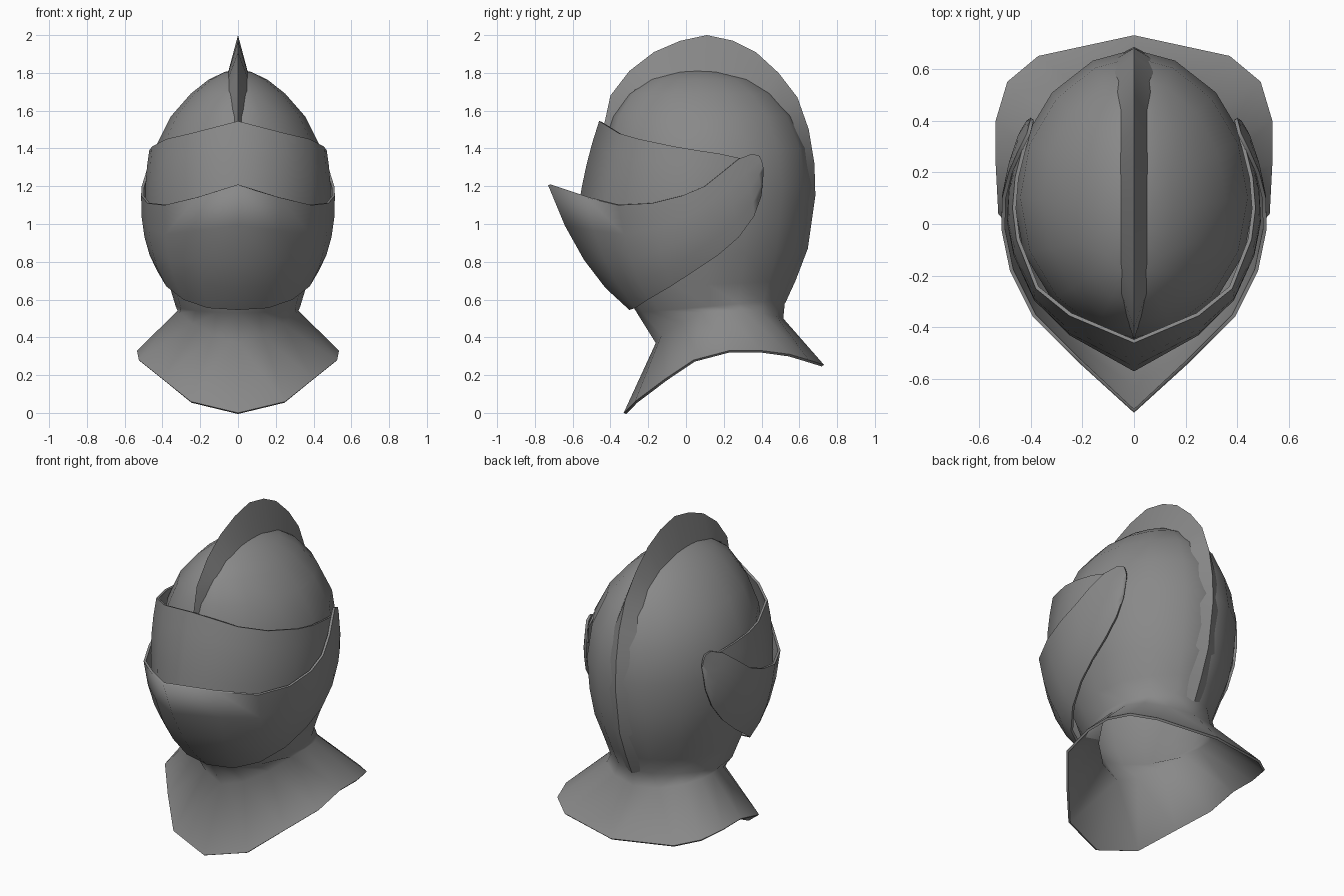
import bpy, bmesh, math
from mathutils import Vector

# dark steel
steel = bpy.data.materials.new("dark_steel")
steel.diffuse_color = (.25, .25, .25, 1)


def finish(name, rows, thickness=0.0, angle=40):
    """Skin rows of points (top to bottom, front to back), mirror, thicken, smooth."""
    bm = bmesh.new()
    grid = [[bm.verts.new(p) for p in row] for row in rows]
    for a, b in zip(grid, grid[1:]):
        for i in range(len(a) - 1):
            bm.faces.new((a[i], b[i], b[i + 1], a[i + 1]))
    bmesh.ops.remove_doubles(bm, verts=bm.verts, dist=0.0005)
    me = bpy.data.meshes.new(name)
    bm.to_mesh(me)
    bm.free()
    me.materials.append(steel)
    ob = bpy.data.objects.new(name, me)
    bpy.context.collection.objects.link(ob)
    mir = ob.modifiers.new("mirror", 'MIRROR')
    mir.use_clip = True
    if thickness:
        sol = ob.modifiers.new("shell", 'SOLIDIFY')
        sol.thickness = thickness
        sol.offset = -1
    bpy.ops.object.select_all(action='DESELECT')
    bpy.context.view_layer.objects.active = ob
    ob.select_set(True)
    bpy.ops.object.convert(target='MESH')
    bpy.ops.object.shade_smooth_by_angle(angle=math.radians(angle))
    return ob


def bulge(top, mid, bottom, n=4):
    """Rows on a parabola through three edge curves."""
    rows = []
    for k in range(n + 1):
        t = k / n
        wa, wb, wc = (1 - t) * (1 - 2 * t), 4 * t * (1 - t), t * (2 * t - 1)
        rows.append([Vector(a) * wa + Vector(b) * wb + Vector(c) * wc
                     for a, b, c in zip(top, mid, bottom)])
    return rows


def ring(zf, zb, yf, yb, w, n=8):
    """Half of an egg-shaped, slightly ridged section, front to back."""
    pts = []
    for i in range(n + 1):
        a = math.pi * i / n
        f = (1 - math.cos(a)) / 2
        pts.append((w * max(math.sin(a), 0) ** 1.12 if 0 < i < n else 0,
                    yf + (yb - yf) * f, zf + (zb - zf) * f))
    return pts


# skull: front z, back z, front y, back y, half width
sections = [(1.82, 1.82, .06, .06, 0), (1.805, 1.805, -.07, .20, .07),
            (1.765, 1.765, -.20, .34, .155), (1.69, 1.69, -.31, .46, .25),
            (1.57, 1.57, -.39, .57, .355), (1.40, 1.40, -.44, .645, .44),
            (1.2, 1.2, -.46, .675, .467), (1.0, 1.0, -.44, .655, .455),
            (.83, .85, -.40, .63, .42), (.66, .70, -.34, .57, .365),
            (.53, .60, -.26, .525, .33)]
# neck crease and flared collar rim
neck = [(0, -.16, .37), (.13, -.13, .41), (.24, -.04, .47), (.31, .08, .53),
        (.32, .20, .54), (.31, .30, .54), (.26, .40, .53), (.15, .48, .51),
        (0, .515, .50)]
rim = [(0, -.33, 0), (.25, -.27, .06), (.40, -.11, .18), (.525, .04, .28),
       (.535, .23, .33), (.535, .40, .33), (.49, .55, .31), (.37, .65, .28),
       (0, .73, .255)]
finish("skull_and_collar", [ring(*s) for s in sections] + [neck, rim], .014, 75)

# crest comb fading into a back ridge: ridge (y, z) and foot (half width, y, z)
ridge = [(-.45, 1.45), (-.40, 1.68), (-.30, 1.81), (-.17, 1.91), (-.03, 1.97),
         (.11, 2.0), (.25, 1.97), (.37, 1.91), (.49, 1.80), (.59, 1.67),
         (.65, 1.50), (.68, 1.32), (.685, 1.15), (.645, .87), (.58, .70), (.525, .58)]
foot = [(.012, -.41, 1.45), (.03, -.355, 1.60), (.048, -.27, 1.71), (.052, -.15, 1.77),
        (.052, -.02, 1.80), (.052, .10, 1.805), (.052, .22, 1.79), (.052, .32, 1.76),
        (.052, .42, 1.70), (.065, .51, 1.61), (.09, .583, 1.45), (.10, .62, 1.30),
        (.10, .632, 1.12), (.09, .605, .87), (.08, .545, .70), (.06, .498, .58)]
finish("crest_comb", [[(0, y, z) for y, z in ridge], foot])

# upper visor (sight plate)
top = [(0, -.46, 1.545), (.25, -.355, 1.48), (.38, -.25, 1.45), (.455, -.06, 1.41),
       (.47, .06, 1.39), (.46, .18, 1.372), (.43, .30, 1.345), (.40, .40, 1.32)]
low = [(0, -.57, 1.08), (.25, -.43, 1.04), (.38, -.30, 1.02), (.46, -.13, 1.03),
       (.488, 0, 1.05), (.485, .12, 1.10), (.46, .24, 1.15), (.405, .39, 1.22)]
mid = [((a[0] + b[0]) / 2 * 1.02, (a[1] + b[1]) / 2 - .012, (a[2] + b[2]) / 2)
       for a, b in zip(top, low)]
finish("upper_visor", bulge(top, mid, low), .014, 85)

# lower visor (pointed face plate with side arms)
top = [(0, -.73, 1.205), (.22, -.53, 1.14), (.39, -.36, 1.10), (.48, -.18, 1.11),
       (.513, -.02, 1.15), (.51, .10, 1.20), (.485, .20, 1.28), (.45, .28, 1.345),
       (.415, .35, 1.372), (.405, .39, 1.36)]
mid = [(0, -.54, .81), (.21, -.43, .81), (.365, -.29, .81), (.455, -.13, .86),
       (.495, .01, .93), (.50, .13, 1.01), (.48, .25, 1.10), (.45, .34, 1.19),
       (.42, .385, 1.26), (.40, .408, 1.31)]
low = [(0, -.30, .545), (.16, -.27, .555), (.29, -.20, .60), (.38, -.08, .67),
       (.43, .05, .755), (.45, .17, .835), (.445, .28, .93), (.43, .36, 1.04),
       (.415, .40, 1.15), (.40, .41, 1.26)]
finish("lower_visor", bulge(top, mid, low), .014, 85)
